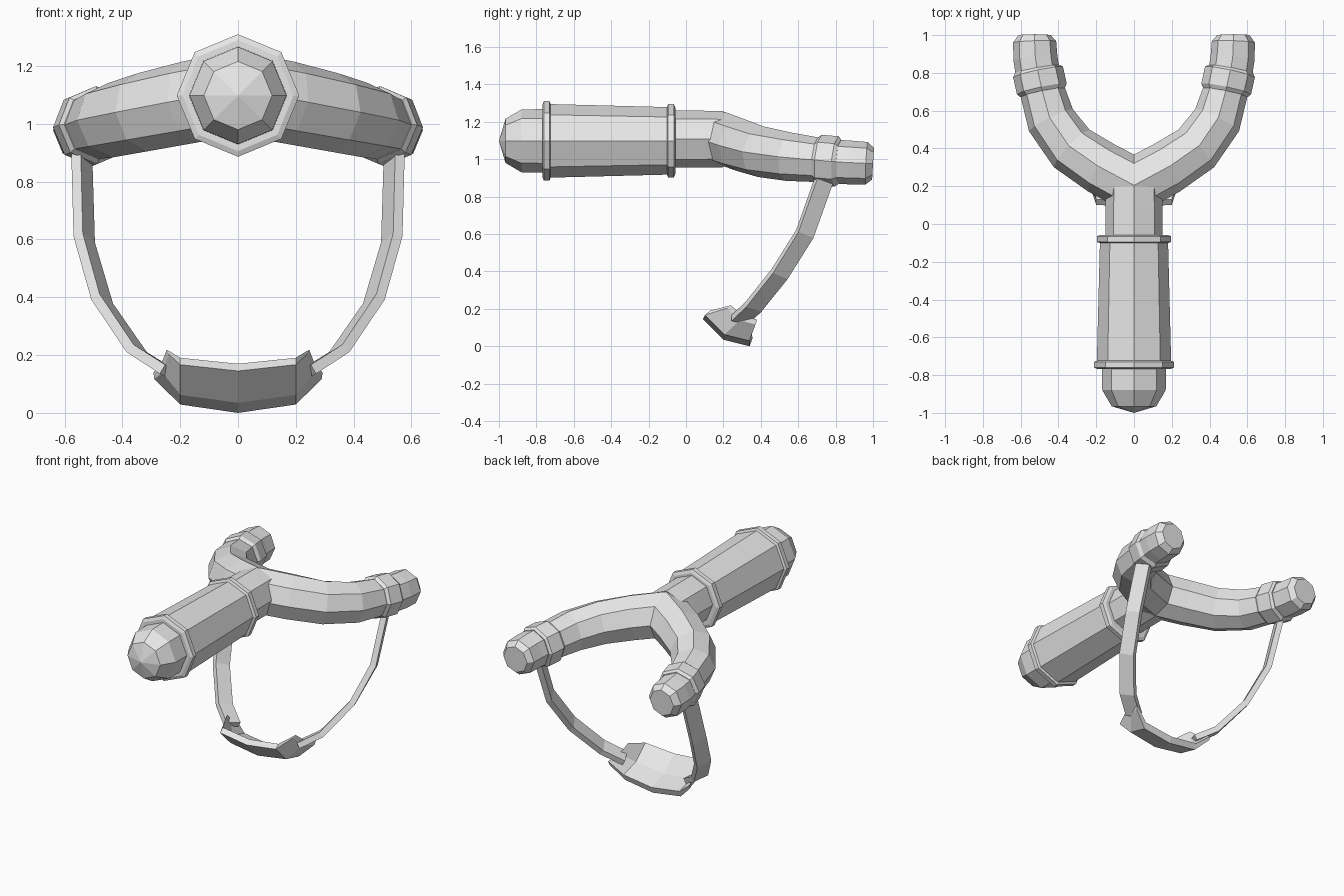
import bpy, bmesh, math
from mathutils import Vector

cube = bpy.data.objects.get("Cube")
if cube:
    bpy.data.objects.remove(cube, do_unlink=True)

grey = bpy.data.materials.new("plain_grey")
grey.use_nodes = True
colour = (0.8, 0.8, 0.8, 1)
grey.diffuse_color = colour
grey.node_tree.nodes["Principled BSDF"].inputs["Base Color"].default_value = colour


def loft(name, rings, mirror=False, cut=False):
    """Skin a list of closed rings, cap the ends, optionally mirror across x."""
    bm = bmesh.new()
    loops = [[bm.verts.new(p) for p in ring] for ring in rings]
    n = len(loops[0])
    for a, b in zip(loops, loops[1:]):
        for k in range(n):
            bm.faces.new((a[k], a[(k + 1) % n], b[(k + 1) % n], b[k]))
    bm.faces.new(loops[0])
    bm.faces.new(loops[-1])
    bmesh.ops.remove_doubles(bm, verts=bm.verts[:], dist=1e-4)
    bmesh.ops.recalc_face_normals(bm, faces=bm.faces[:])
    if cut:
        geom = bm.verts[:] + bm.edges[:] + bm.faces[:]
        bmesh.ops.bisect_plane(bm, geom=geom, plane_co=(0, 0, 0),
                               plane_no=(1, 0, 0), clear_inner=True)
    mesh = bpy.data.meshes.new(name)
    bm.to_mesh(mesh)
    bm.free()
    mesh.materials.append(grey)
    obj = bpy.data.objects.new(name, mesh)
    bpy.context.collection.objects.link(obj)
    if mirror:
        obj.modifiers.new("Mirror", 'MIRROR')
    return obj


def tangents(path):
    last = len(path) - 1
    return [(path[min(i + 1, last)] - path[max(i - 1, 0)]).normalized()
            for i in range(last + 1)]


def tube(name, points, **options):
    """Eight-sided tube through (x, y, z, radius) points, ridge on top."""
    path = [Vector(p[:3]) for p in points]
    rings = []
    for c, t, p in zip(path, tangents(path), points):
        side = t.cross(Vector((0, 0, 1))).normalized()
        up = side.cross(t)
        rings.append([c + p[3] * (side * math.cos(k * math.pi / 4)
                                  + up * math.sin(k * math.pi / 4)) for k in range(8)])
    return loft(name, rings, **options)


def lathe(name, profile, z=1.098):
    return tube(name, [(0, y, z, r) for y, r in profile])


# Handle: pommel, tapered grip and two bevelled rings
lathe("pommel", [(-1, 0), (-0.965, 0.118), (-0.88, 0.168), (-0.74, 0.17)])
lathe("grip", [(-0.74, 0.197), (-0.08, 0.18)])
for name, y, r in (("rear_ring", -0.745, 0.212), ("front_ring", -0.08, 0.197)):
    lathe(name, [(y - 0.023, r - 0.02), (y - 0.015, r), (y + 0.015, r), (y + 0.023, r - 0.02)])

# Fork: neck and two arms mitred on the centre plane
lathe("neck", [(-0.08, 0.152), (0.1, 0.152), (0.2, 0.15)], z=1.107)
tube("fork_arms", [(-0.1, 0.155, 1.107, 0.145), (0, 0.205, 1.107, 0.145),
                   (0.17, 0.295, 1.075, 0.143), (0.33, 0.4, 1.04, 0.137),
                   (0.44, 0.55, 1.013, 0.13), (0.49, 0.72, 0.995, 0.118),
                   (0.51, 0.82, 0.988, 0.115)], mirror=True, cut=True)

# Collars and blunt tips on the arms
tube("arm_collars", [(0.484, 0.695, 0.998, 0.12), (0.488, 0.715, 0.996, 0.135),
                     (0.508, 0.805, 0.988, 0.135), (0.511, 0.822, 0.987, 0.12)], mirror=True)
tube("arm_tips", [(0.51, 0.8, 0.987, 0.117), (0.522, 0.88, 0.982, 0.117),
                  (0.526, 0.965, 0.978, 0.114), (0.526, 1.0, 0.976, 0.085)], mirror=True)

# Elastic bands: flat straps, turned slightly inward
band = [Vector(p) for p in ((0.542, 0.76, 0.95), (0.54, 0.735, 0.88), (0.532, 0.635, 0.6),
                            (0.47, 0.5, 0.385), (0.35, 0.36, 0.21), (0.24, 0.285, 0.14))]
rings = []
for c, t in zip(band, tangents(band)):
    w = Vector((-0.4, 0.85, -0.2))
    w = (w - t * w.dot(t)).normalized()
    n = t.cross(w) * 0.018
    w *= 0.048
    rings.append([c + w + n, c - w + n, c - w - n, c + w - n])
loft("bands", rings, mirror=True)

# Pouch: bent sheet that narrows and lifts toward its ends
section = [(0.09, 0.145), (0.2, 0.035), (0.34, 0.0), (0.355, 0.04), (0.225, 0.08), (0.12, 0.17)]
rings = []
for side, x, scale, dy, dz, lean in ((-1, 0.265, 0.6, 0.08, 0.085, 0.33),
                                     (-1, 0.2, 0.95, 0.005, 0.025, 0),
                                     (1, 0, 1, 0, 0, 0),
                                     (1, 0.2, 0.95, 0.005, 0.025, 0),
                                     (1, 0.265, 0.6, 0.08, 0.085, 0.33)):
    ring = []
    for y, z in section:
        y = 0.22 + (y - 0.22) * scale + dy
        z = 0.08 + (z - 0.08) * scale + dz
        ring.append((side * (x + lean * (y - 0.297)), y, z))
    rings.append(ring)
loft("pouch", rings)
